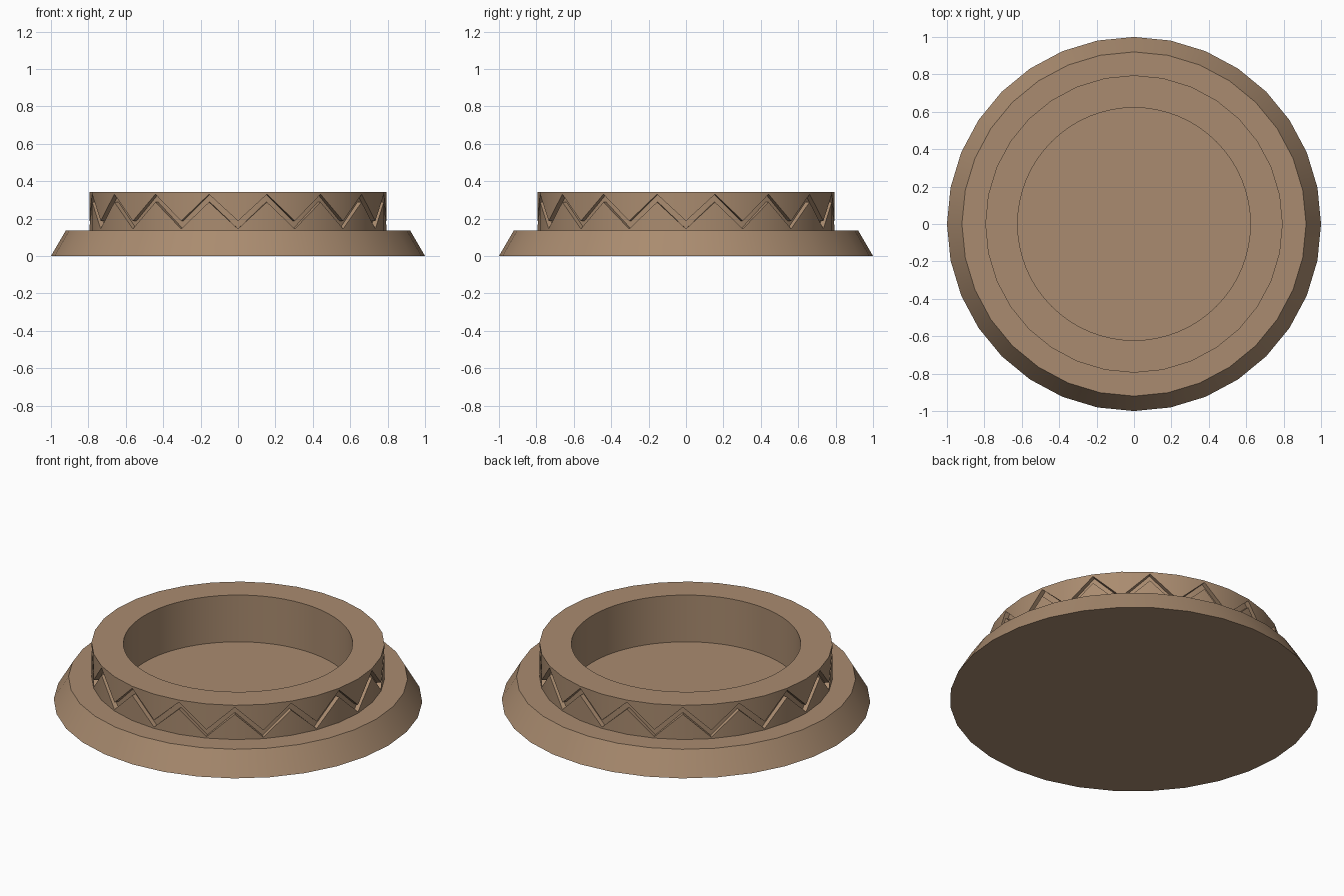
import bpy, bmesh
from math import cos, sin, tau

if "Cube" in bpy.data.objects:
    bpy.data.objects.remove(bpy.data.objects["Cube"])

N = 32
mat = bpy.data.materials.new("clay_brown")
mat.diffuse_color = (0.40, 0.26, 0.16, 1)
mat.use_nodes = True
mat.node_tree.nodes["Principled BSDF"].inputs["Base Color"].default_value = mat.diffuse_color


def point(bm, i, r, z):
    a = tau * i / N
    return bm.verts.new((r * cos(a), r * sin(a), z))


# Turned body: bevelled foot, straight wall, groove height alternating per side
bm = bmesh.new()
columns = []
for i in range(N):
    lo = 0.145 if i % 2 == 0 else 0.288
    hi = lo + 0.042
    profile = [(1.0, 0), (0.92, 0.137), (0.795, 0.137), (0.795, lo), (0.768, lo),
               (0.768, hi), (0.795, hi), (0.795, 0.342)]
    columns.append([point(bm, i, r, z) for r, z in profile])
for i in range(N):
    a, b = columns[i], columns[(i + 1) % N]
    for k in range(len(a) - 1):
        bm.faces.new((a[k], b[k], b[k + 1], a[k + 1]))
bm.faces.new([c[0] for c in reversed(columns)])
bm.faces.new([c[-1] for c in columns])
mesh = bpy.data.meshes.new("zigzag_dish")
bm.to_mesh(mesh)
bm.free()
dish = bpy.data.objects.new("zigzag_dish", mesh)
bpy.context.collection.objects.link(dish)
mesh.materials.append(mat)

# Round recess cut from the top
bpy.ops.mesh.primitive_cylinder_add(vertices=64, radius=0.622, depth=0.6, location=(0, 0, 0.362))
cutter = bpy.context.object
cutter.name = "recess_cutter"
cutter.hide_render = True
cutter.data.materials.append(mat)
cut = dish.modifiers.new("recess", 'BOOLEAN')
cut.operation = 'DIFFERENCE'
cut.solver = 'EXACT'
cut.object = cutter
bpy.ops.object.select_all(action='DESELECT')
bpy.context.view_layer.objects.active = dish
dish.select_set(True)
bpy.ops.object.modifier_apply(modifier="recess")
bpy.data.objects.remove(cutter)

# Smooth walls with crisp rims
bpy.ops.object.shade_smooth_by_angle(angle=0.5)
